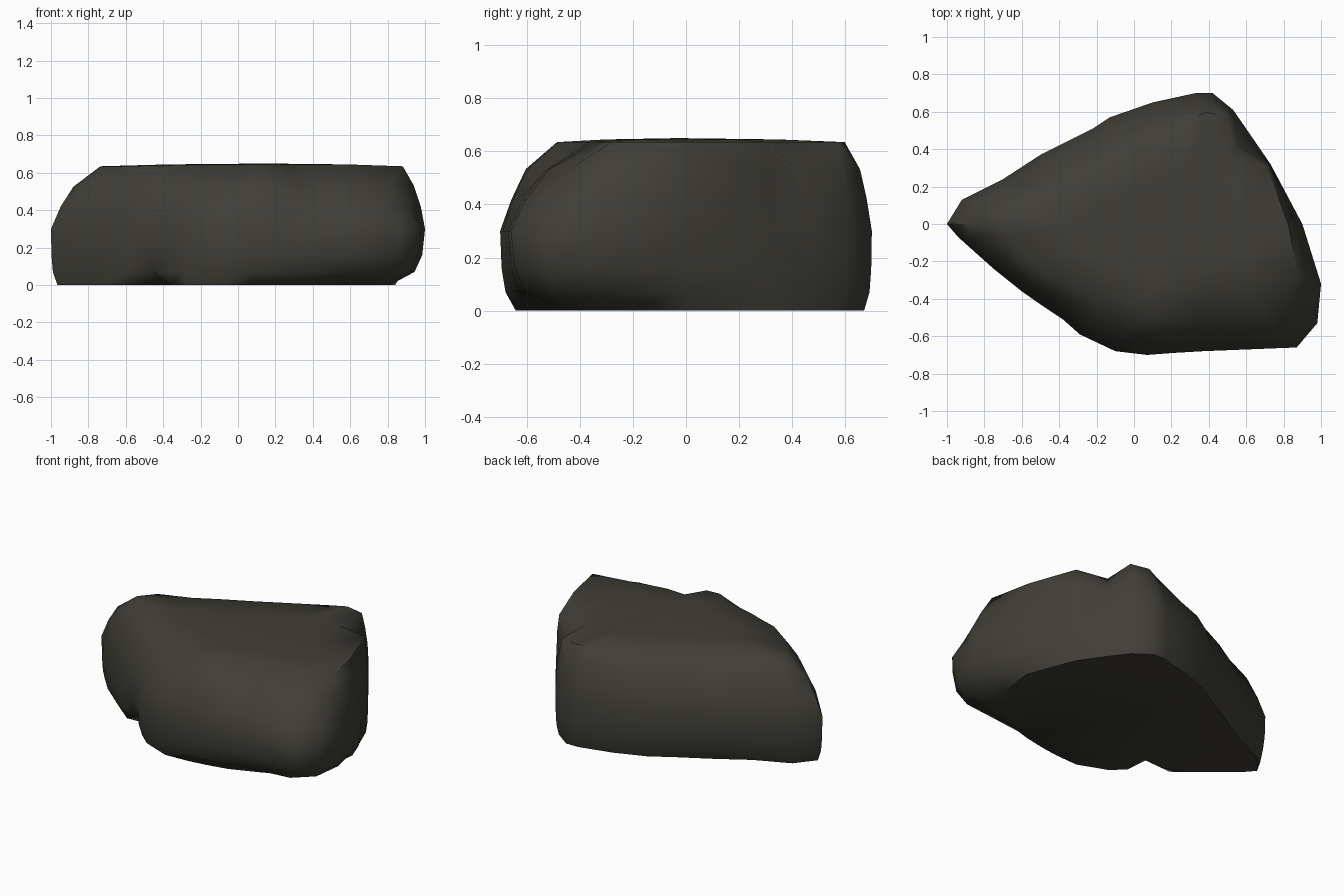
import bpy
import bmesh
import math
import random

random.seed(4)
if "Cube" in bpy.data.objects:
    bpy.data.objects.remove(bpy.data.objects["Cube"])

# Stone colour
stone = bpy.data.materials.new("dark_olive_stone")
stone.use_nodes = True
colour = (0.05, 0.048, 0.038, 1)
stone.diffuse_color = colour
shader = stone.node_tree.nodes["Principled BSDF"]
shader.inputs["Base Color"].default_value = colour
shader.inputs["Roughness"].default_value = 0.9

# Widest outline: x, y, rim scale at the top, scale at the base.
# Dips in either scale make the chipped notches.
CENTRE = (0.15, -0.03)
OUTLINE = [
    (-1, 0, .77, .97), (-.94, -.07, .78, .97), (-.75, -.24, .8, .96),
    (-.6, -.36, .79, .96), (-.5, -.43, .74, .76), (-.38, -.51, .7, .96),
    (-.29, -.59, .64, .96), (-.1, -.68, .61, .94), (.07, -.7, .68, .9),
    (.2, -.69, .68, .89), (.37, -.68, .5, .86), (.62, -.67, .52, .77),
    (.87, -.66, .5, .69), (.98, -.53, .58, .76), (1, -.32, .86, .78),
    (.9, 0, .9, .92), (.73, .32, .97, .98), (.62, .48, .74, .98),
    (.53, .61, .94, .97), (.42, .7, .86, .96), (.33, .7, .8, .96),
    (.1, .65, .72, .95), (-.13, .57, .68, .94), (-.22, .51, .69, .94),
    (-.5, .37, .69, .92), (-.7, .24, .71, .93), (-.92, .13, .75, .95),
]

# Ring heights with their blend towards the base and towards the rim
RINGS = [(0, 1, 0), (.07, .3, 0), (.16, .08, 0), (.3, 0, 0),
         (.42, 0, .18), (.53, 0, .47), (.635, 0, 1)]


def ring(bm, z, low, high, shrink=1.0, wobble=0.0):
    verts = []
    for x, y, top, base in OUTLINE:
        s = (1 + low * (base - 1) + high * (top - 1)) * shrink
        s += random.uniform(-wobble, wobble)
        dz = random.uniform(-wobble, wobble)
        verts.append(bm.verts.new((CENTRE[0] + (x - CENTRE[0]) * s,
                                   CENTRE[1] + (y - CENTRE[1]) * s, z + dz)))
    return verts


bm = bmesh.new()
rings = []
for z, low, high in RINGS:
    wobble = 0.006 if 0.4 < z < 0.6 else 0
    rings.append(ring(bm, z, low, high, wobble=wobble))

# Gently domed top
rings.append(ring(bm, 0.645, 0, 1, shrink=0.6))
crown = bm.verts.new((*CENTRE, 0.65))

# Walls
count = len(OUTLINE)
for lower, upper in zip(rings, rings[1:]):
    for i in range(count):
        j = (i + 1) % count
        bm.faces.new((lower[i], lower[j], upper[j], upper[i]))

# Crown and flat underside
for i in range(count):
    bm.faces.new((rings[-1][i], rings[-1][(i + 1) % count], crown))
bm.faces.new(list(reversed(rings[0])))
bmesh.ops.triangulate(bm, faces=bm.faces[:])
bmesh.ops.recalc_face_normals(bm, faces=bm.faces[:])

mesh = bpy.data.meshes.new("boulder")
bm.to_mesh(mesh)
bm.free()
mesh.materials.append(stone)
boulder = bpy.data.objects.new("boulder", mesh)
bpy.context.collection.objects.link(boulder)

# Soft worn faces with sharp breaks
bpy.context.view_layer.objects.active = boulder
boulder.select_set(True)
bpy.ops.object.shade_smooth_by_angle(angle=math.radians(55))
